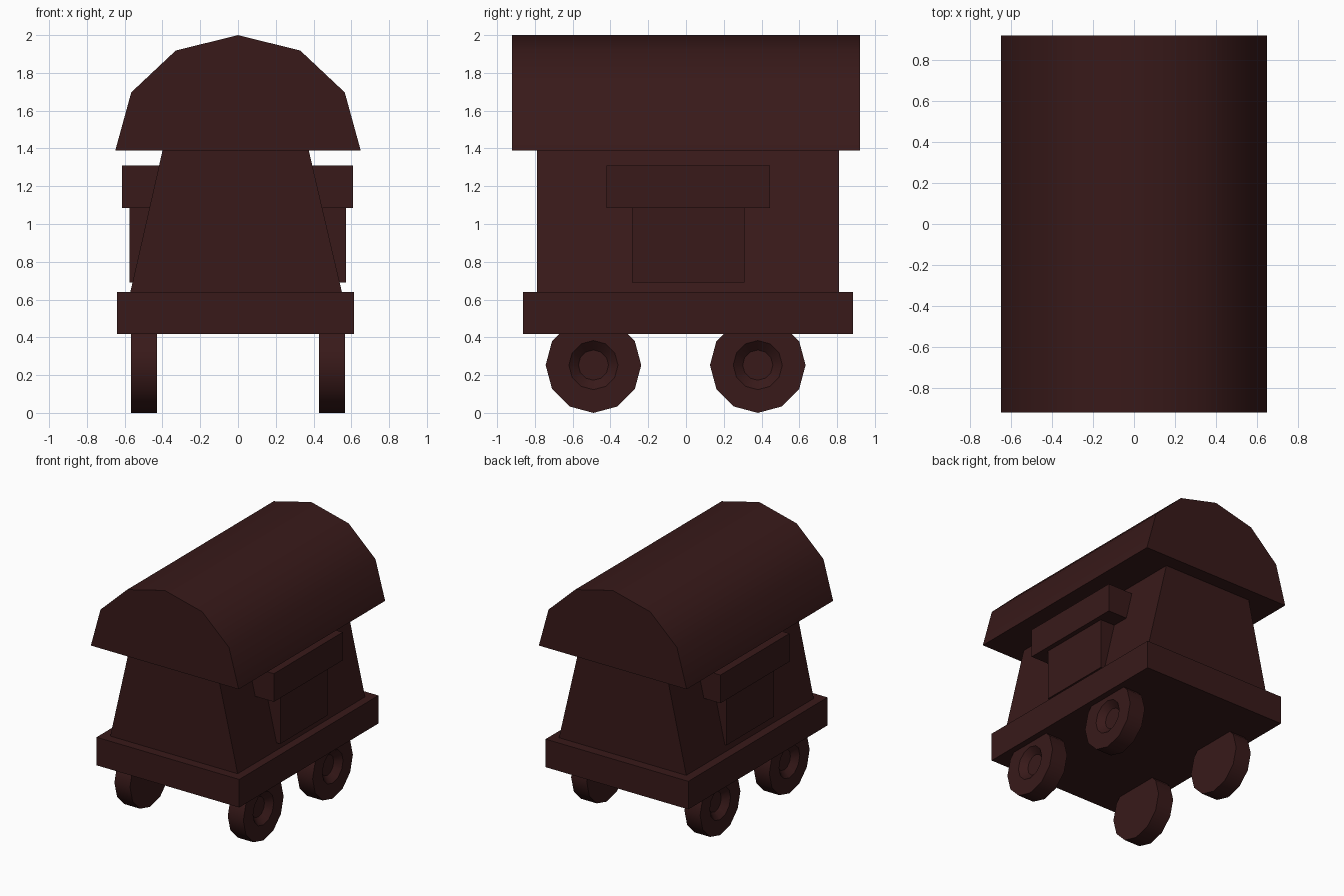
import bpy, bmesh, math

if "Cube" in bpy.data.objects:
    bpy.data.objects.remove(bpy.data.objects["Cube"])

paint = bpy.data.materials.new("dark_brown")
paint.diffuse_color = (0.04, 0.01, 0.01, 1)
paint.use_nodes = True
paint.node_tree.nodes["Principled BSDF"].inputs["Base Color"].default_value = paint.diffuse_color


def finish(name, bm, smooth=False):
    bmesh.ops.recalc_face_normals(bm, faces=bm.faces)
    mesh = bpy.data.meshes.new(name)
    bm.to_mesh(mesh)
    bm.free()
    mesh.materials.append(paint)
    obj = bpy.data.objects.new(name, mesh)
    bpy.context.collection.objects.link(obj)
    if smooth:
        bpy.ops.object.select_all(action='DESELECT')
        obj.select_set(True)
        bpy.context.view_layer.objects.active = obj
        bpy.ops.object.shade_smooth_by_angle(angle=math.radians(40))
    return obj


def prism(name, profile, y0, y1, smooth=False):
    """Extrude an (x, z) outline from y0 to y1."""
    bm = bmesh.new()
    face = bm.faces.new([bm.verts.new((x, y0, z)) for x, z in profile])
    ext = bmesh.ops.extrude_face_region(bm, geom=[face], use_keep_orig=True)
    for v in ext["geom"]:
        if isinstance(v, bmesh.types.BMVert):
            v.co.y = y1
    return finish(name, bm, smooth)


def box(name, x0, x1, y0, y1, z0, z1):
    return prism(name, [(x0, z0), (x1, z0), (x1, z1), (x0, z1)], y0, y1)


def wheel(name, side, y, z=0.253):
    """Twelve-sided wheel with a conical hub recess on its outer face."""
    n = 12
    bm = bmesh.new()
    rings = []
    for x, r in [(0.43, 0.253), (0.567, 0.253), (0.567, 0.13), (0.52, 0.08)]:
        rings.append([bm.verts.new((side * x,
                                    y + r * math.cos(math.tau * i / n),
                                    z + r * math.sin(math.tau * i / n)))
                      for i in range(n)])
    for a, b in zip(rings, rings[1:]):
        for i in range(n):
            j = (i + 1) % n
            bm.faces.new((a[i], a[j], b[j], b[i]))
    bm.faces.new(rings[0])
    bm.faces.new(rings[-1])
    return finish(name, bm, True)


# Arched roof
half = [(0.65, 1.388), (0.565, 1.697), (0.33, 1.918)]
arch = half + [(0, 2.0)] + [(-x, z) for x, z in reversed(half)]
prism("roof", arch, -0.92, 0.92, True)

# Tapered cabin and flat bed
prism("cabin", [(-0.57, 0.64), (0.55, 0.64), (0.375, 1.388), (-0.4, 1.388)],
      -0.79, 0.81)
box("bed", -0.64, 0.615, -0.863, 0.885, 0.417, 0.64)

# Side counters, awnings and wheels
for label, s, counter_x, awning_x in (("left", -1, 0.575, 0.615),
                                      ("right", 1, 0.572, 0.61)):
    box(label + "_counter", s * 0.4, s * counter_x, -0.285, 0.31, 0.69, 1.086)
    box(label + "_awning", s * 0.36, s * awning_x, -0.42, 0.445, 1.086, 1.31)
    wheel(label + "_front_wheel", s, -0.49)
    wheel(label + "_back_wheel", s, 0.38)
